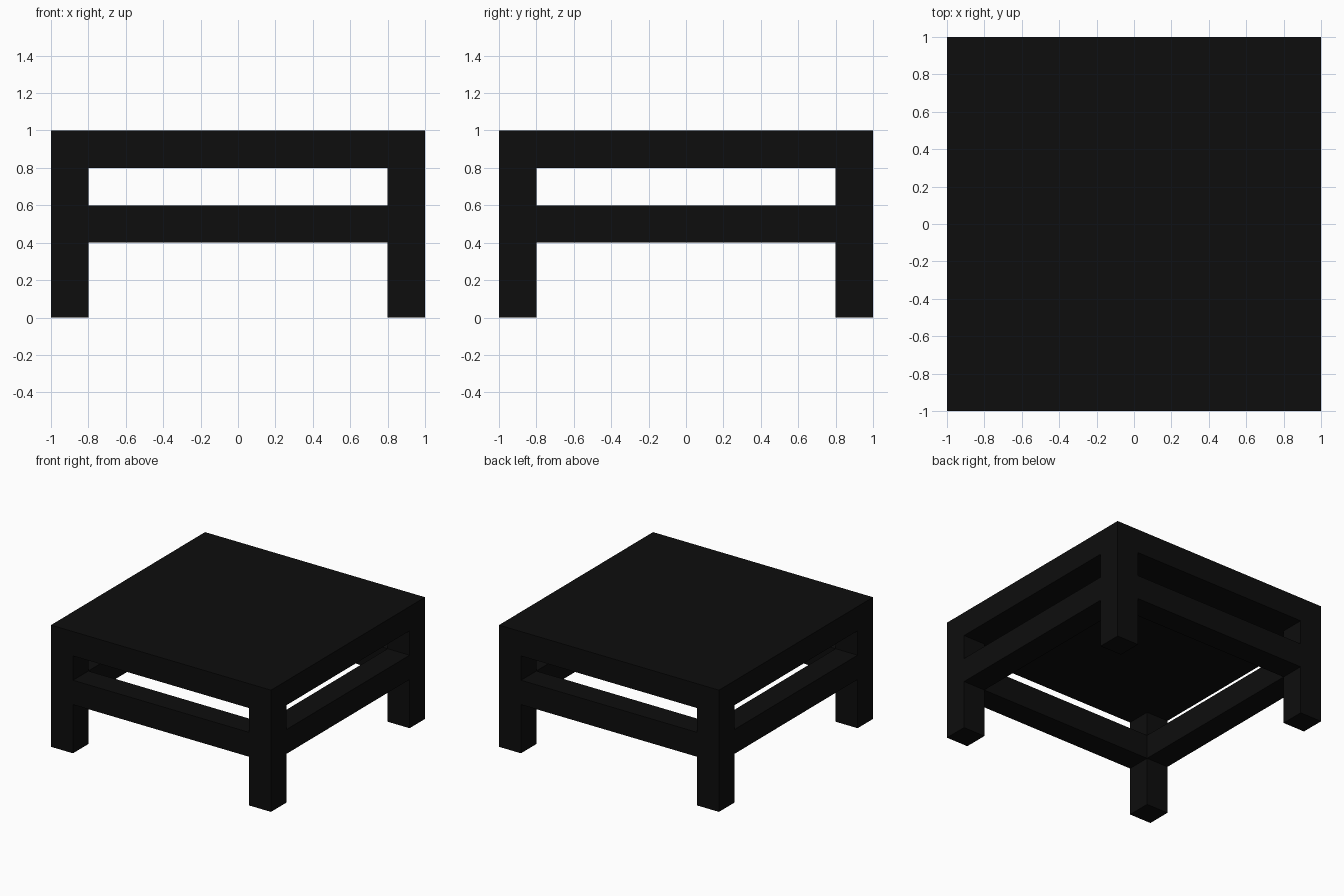
import bpy

if "Cube" in bpy.data.objects:
    bpy.data.objects.remove(bpy.data.objects["Cube"])

black = bpy.data.materials.new("black")
black.diffuse_color = (0.004, 0.004, 0.004, 1)
black.use_nodes = True
black.node_tree.nodes["Principled BSDF"].inputs["Base Color"].default_value = black.diffuse_color


def box(name, center, size):
    bpy.ops.mesh.primitive_cube_add(size=1, location=center)
    ob = bpy.context.object
    ob.name = name
    ob.scale = size
    bpy.ops.object.transform_apply(location=False, rotation=False, scale=True)
    ob.data.materials.append(black)
    return ob


T = 0.2        # thickness of every member
E = 1 - T / 2  # centre line of legs and rails

# Table top slab
box("table_top", (0, 0, 0.9), (2, 2, T))

# Four corner legs
for y, depth in ((-E, "front"), (E, "back")):
    for x, side in ((-E, "left"), (E, "right")):
        box(f"{depth}_{side}_leg", (x, y, 0.4), (T, T, 0.8))

# Rails between the legs, flush with the outer faces
span = 2 - 2 * T
for s, depth, side in ((-1, "front", "left"), (1, "back", "right")):
    box(f"{depth}_rail", (0, s * E, 0.5), (span, T, T))
    box(f"{side}_rail", (s * E, 0, 0.5), (T, span, T))
